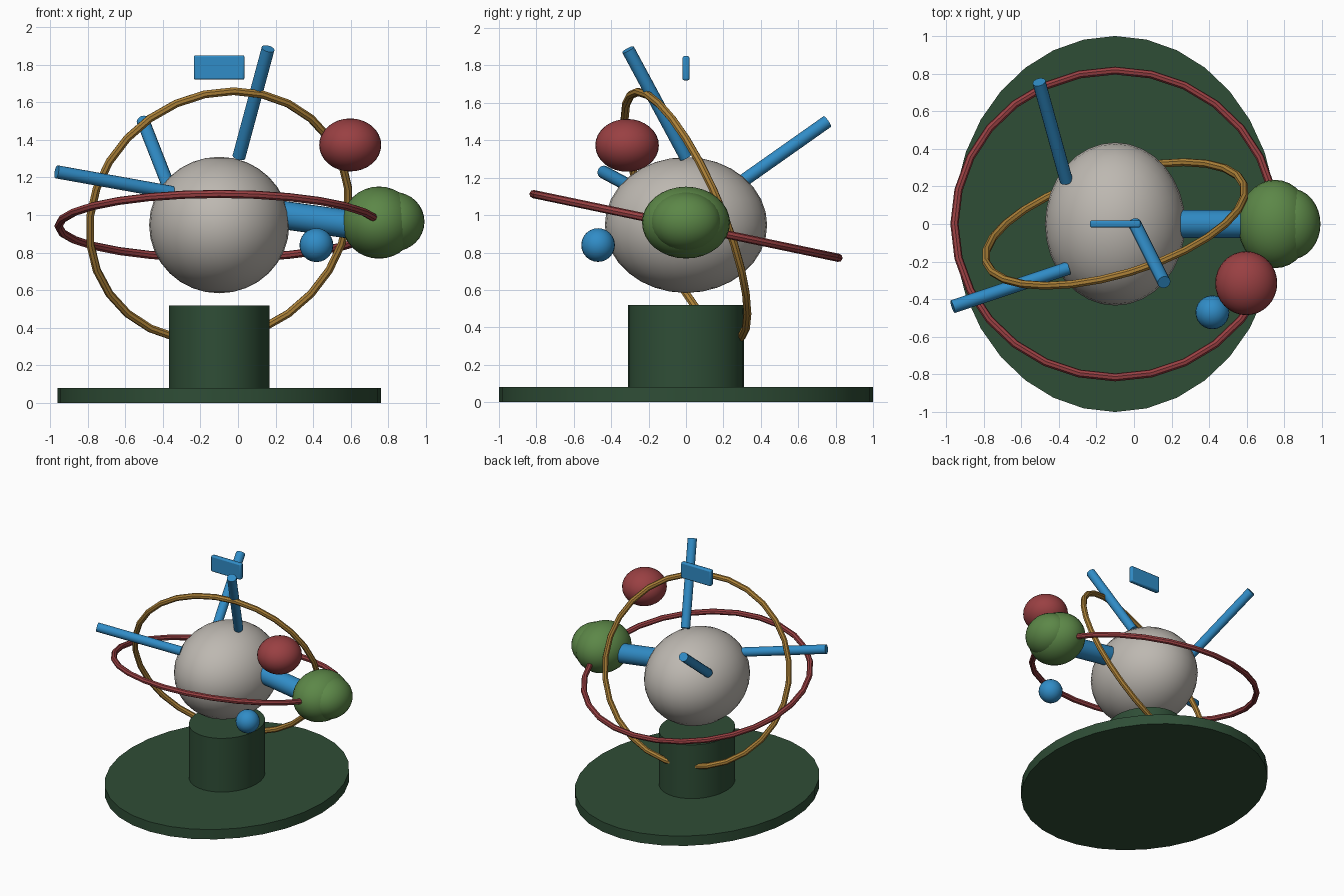
import bpy, math
from mathutils import Vector, Euler

if "Cube" in bpy.data.objects:
    bpy.data.objects.remove(bpy.data.objects["Cube"])

def material(name, rgb):
    m = bpy.data.materials.new(name)
    m.diffuse_color = (*rgb, 1)
    m.use_nodes = True
    m.node_tree.nodes["Principled BSDF"].inputs["Base Color"].default_value = m.diffuse_color
    return m

DARK = material("dark green", (0.028, 0.075, 0.037))
GREY = material("warm grey", (0.51, 0.48, 0.44))
LEAF = material("leaf green", (0.107, 0.243, 0.064))
RED = material("muted red", (0.32, 0.051, 0.055))
GOLD = material("old gold", (0.42, 0.223, 0.04))
BLUE = material("blue", (0.03, 0.264, 0.57))

def finish(name, mat):
    ob = bpy.context.object
    ob.name = name
    ob.data.materials.append(mat)
    bpy.ops.object.shade_smooth_by_angle(angle=math.radians(35))
    return ob

def ball(name, loc, half, mat, seg=32):
    bpy.ops.mesh.primitive_uv_sphere_add(segments=seg, ring_count=seg // 2, radius=1, location=loc)
    bpy.context.object.scale = half
    return finish(name, mat)

def drum(name, rx, ry, z0, z1, mat):
    bpy.ops.mesh.primitive_cylinder_add(vertices=32, radius=1, depth=z1 - z0,
                                        location=(-0.1, 0, (z0 + z1) / 2))
    bpy.context.object.scale = (rx, ry, 1)
    return finish(name, mat)

def rod(name, a, b, r, mat, sides=16):
    a, b = Vector(a), Vector(b)
    bpy.ops.mesh.primitive_cylinder_add(vertices=sides, radius=r, depth=(b - a).length,
                                        location=(a + b) / 2,
                                        rotation=(b - a).to_track_quat('Z', 'Y').to_euler())
    return finish(name, mat)

def ring(name, loc, major, rot, mat, scale=(1, 1, 1)):
    bpy.ops.mesh.primitive_torus_add(major_segments=28, minor_segments=8, major_radius=major,
                                     minor_radius=0.022, location=loc,
                                     rotation=[math.radians(d) for d in rot])
    bpy.context.object.scale = scale
    return finish(name, mat)

# Stand
drum("base_plate", 0.86, 1.0, 0, 0.08, DARK)
drum("column", 0.268, 0.31, 0.08, 0.52, DARK)

# Central globe and the two orbit rings
ball("globe", (-0.1, 0, 0.947), (0.373, 0.434, 0.363), GREY)
ring("tilted_orbit", (-0.1, 0, 0.942), 0.855, (-11.8, 0, 0), RED, (1, 0.975, 1))
ring("upright_orbit", (-0.1, 0, 0.995), 0.716, (-68, 0, 16.6), GOLD)

# Satellite balls
ball("green_ball", (0.75, 0, 0.96), (0.197, 0.235, 0.192), LEAF)
ball("green_ball_lobe", (0.83, 0, 0.965), (0.162, 0.19, 0.158), LEAF)
ball("red_ball", (0.597, -0.315, 1.373), (0.165, 0.17, 0.141), RED)
ball("blue_ball", (0.417, -0.47, 0.84), (0.09, 0.09, 0.09), BLUE, 24)

# Thick arm and thin spokes
rod("arm", (0.1, 0, 1.02), (0.7, 0, 0.935), 0.075, BLUE, 24)
for i, (a, b) in enumerate([((0.005, 0, 1.31), (0.16, -0.31, 1.885)),
                            ((-0.35, -0.235, 1.12), (-0.965, -0.44, 1.23)),
                            ((-0.36, 0.23, 1.13), (-0.505, 0.755, 1.5))]):
    rod(f"spoke_{i + 1}", a, b, 0.035, BLUE)

# Floating plate with softened edges
bpy.ops.mesh.primitive_cube_add(size=1, location=(-0.1, 0, 1.785))
plate = bpy.context.object
plate.scale = (0.27, 0.038, 0.13)
bpy.ops.object.transform_apply(location=False, rotation=False, scale=True)
bev = plate.modifiers.new("soft_edges", 'BEVEL')
bev.width = 0.01
bev.segments = 2
finish("floating_plate", BLUE)
